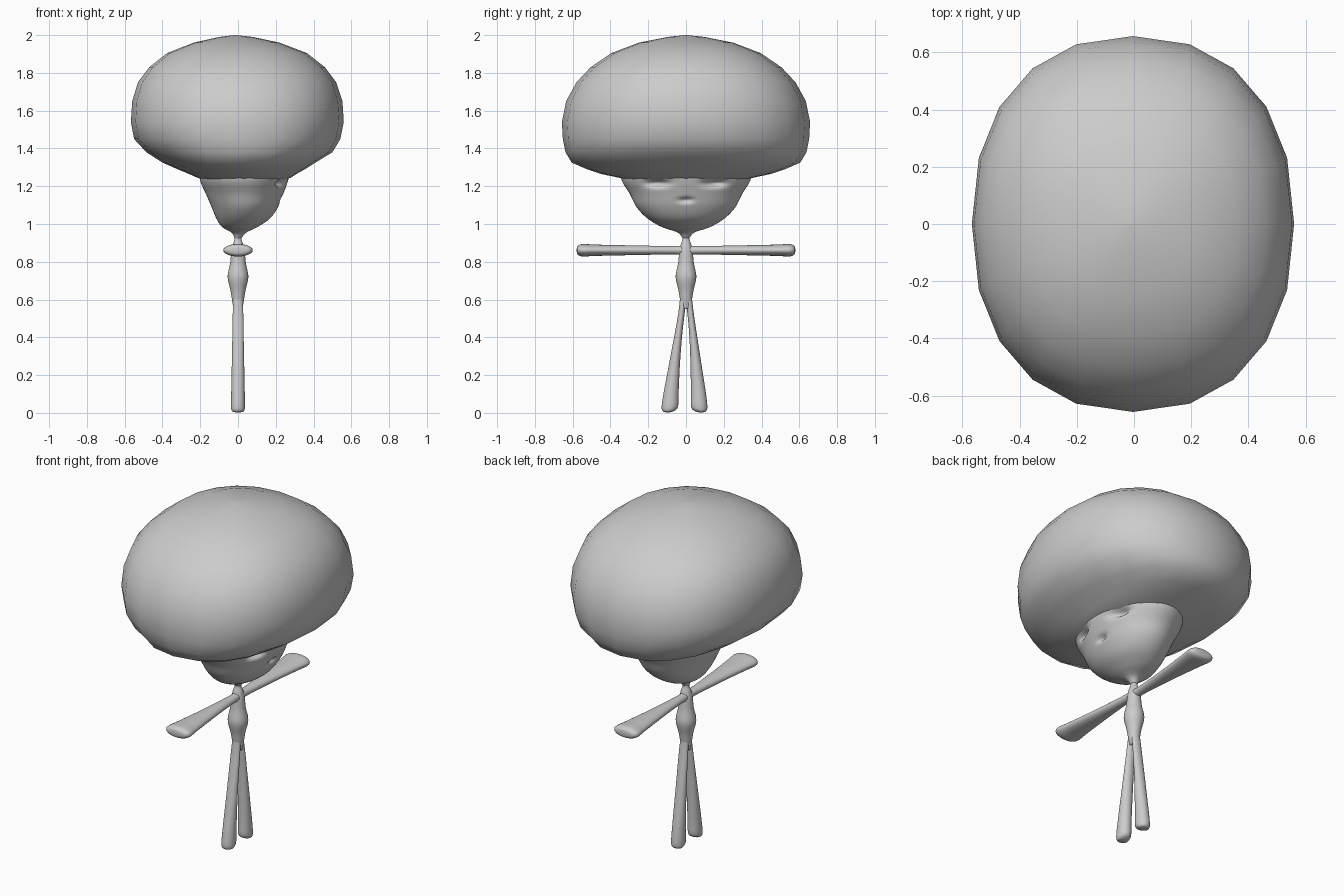
import bpy, bmesh, math
from mathutils import Vector

cube = bpy.data.objects.get("Cube")
if cube:
    bpy.data.objects.remove(cube, do_unlink=True)

GREY = (0.6, 0.6, 0.6, 1.0)
clay = bpy.data.materials.new("clay grey")
clay.use_nodes = True
clay.diffuse_color = GREY
clay.node_tree.nodes["Principled BSDF"].inputs["Base Color"].default_value = GREY
clay.node_tree.nodes["Principled BSDF"].inputs["Roughness"].default_value = 0.7


def resample(rows, steps):
    """Smooth curve through the rows of a profile."""
    rows = [Vector(r) for r in rows]
    if steps == 1:
        return rows
    out = []
    for i in range(len(rows) - 1):
        a, b = rows[i], rows[i + 1]
        before, after = rows[max(i - 1, 0)], rows[min(i + 2, len(rows) - 1)]
        ta, tb = (b - before) / 2, (after - a) / 2
        for s in range(steps):
            t = s / steps
            out.append(a * (2*t**3 - 3*t**2 + 1) + ta * (t**3 - 2*t**2 + t)
                       + b * (3*t**2 - 2*t**3) + tb * (t**3 - t**2))
    return out + [rows[-1]]


def loft(name, rows, sides, steps, place, power=2.0, caps=True, dent=None):
    """Skin rings; rows are (along, low u, high u, low v, high v)."""
    bm = bmesh.new()
    rings = []
    for s, u0, u1, v0, v1 in resample(rows, steps):
        ring = []
        for k in range(sides):
            a = 2 * math.pi * k / sides
            c, d = math.cos(a), math.sin(a)
            u = math.copysign(abs(c) ** (2 / power), c)
            v = math.copysign(abs(d) ** (2 / power), d)
            p = place(s, (u0 + u1) / 2 + u * (u1 - u0) / 2,
                      (v0 + v1) / 2 + v * (v1 - v0) / 2)
            ring.append(bm.verts.new(dent(p) if dent else p))
        rings.append(ring)
    for low, high in zip(rings, rings[1:]):
        for k in range(sides):
            n = (k + 1) % sides
            bm.faces.new((low[k], low[n], high[n], high[k]))
    if caps:
        bm.faces.new(rings[0])
    bm.faces.new(rings[-1])
    bmesh.ops.recalc_face_normals(bm, faces=bm.faces)
    for f in bm.faces:
        f.smooth = True
    mesh = bpy.data.meshes.new(name)
    bm.to_mesh(mesh)
    bm.free()
    mesh.materials.append(clay)
    ob = bpy.data.objects.new(name, mesh)
    bpy.context.collection.objects.link(ob)
    return ob


def upright(s, u, v):
    return Vector((u, v, s))


def sym(z, x0, x1, ry):
    return (z, x0, x1, -ry, ry)


# Big rounded cap of hair, coarse but smooth shaded
hair = [(1.235, -.18, .24, .32), (1.245, -.215, .28, .355), (1.265, -.26, .31, .45),
        (1.29, -.32, .355, .525), (1.325, -.4, .41, .605), (1.38, -.485, .5, .638),
        (1.45, -.55, .542, .652), (1.54, -.567, .56, .657), (1.65, -.56, .553, .635),
        (1.75, -.53, .52, .58), (1.83, -.47, .46, .505), (1.905, -.375, .365, .395),
        (1.96, -.235, .22, .25), (1.99, -.1, .08, .1), (2.0, -.02, -.01, .005)]
loft("hair", [sym(*r) for r in hair], 20, 1, upright, power=2.25, caps=False)


# Pointed head facing +x, with pressed-in eyes and mouth
def press_face(p):
    if p.x > 0:
        for y, z, wy, wz, depth in ((-.15, 1.217, .05, .018, .05),
                                    (.15, 1.217, .05, .018, .05),
                                    (0, 1.127, .03, .012, .03)):
            p.x -= depth * math.exp(-((p.y - y) / wy) ** 2 - ((p.z - z) / wz) ** 2)
    return p


head = [(.925, -.018, .018, .018), (.955, -.035, .045, .045), (.985, -.085, .105, .13),
        (1.03, -.115, .17, .205), (1.09, -.14, .212, .262), (1.16, -.17, .24, .298),
        (1.23, -.2, .265, .34), (1.3, -.2, .28, .35)]
loft("head", [sym(*r) for r in head], 96, 8, upright, dent=press_face)

# Slim torso and neck
torso = [(.55, .024), (.6, .032), (.65, .04), (.72, .055), (.79, .042),
         (.85, .036), (.89, .028), (.92, .018), (.95, .02)]
loft("torso", [(z, -r, r, -r, r) for z, r in torso], 24, 4, upright)

# Legs, flaring to rounded feet
for name, side, shift in (("left_leg", 1, 0), ("right_leg", -1, .017)):
    leg = [(0.003, .015, .07, .09), (.008, .03, .05, .105), (.03, .037, .027, .113),
           (.1, .036, .026, .106), (.25, .033, .024, .083), (.4, .03, .018, .06),
           (.52, .028, .008, .042), (.62, .024, -.005, .03)]
    rows = []
    for z, rx, inner, outer in leg:
        drift = shift * max(0, 1 - z / .5)
        ends = sorted((side * (inner + drift), side * (outer + drift)))
        rows.append((z, -rx, rx, *ends))
    loft(name, rows, 20, 4, upright)

# Flat paddle arms held straight out
for name, side in (("left_arm", 1), ("right_arm", -1)):
    arm = [(-.01, .028, .028), (.05, .026, .022), (.2, .038, .024), (.35, .054, .027),
           (.48, .07, .03), (.54, .078, .033), (.565, .07, .029), (.576, .05, .019),
           (.579, .01, .004)]
    loft(name, [(y, -rx, rx, .861 - rz, .861 + rz) for y, rx, rz in arm], 24, 4,
         lambda s, u, v, side=side: Vector((u, side * s, v)))
